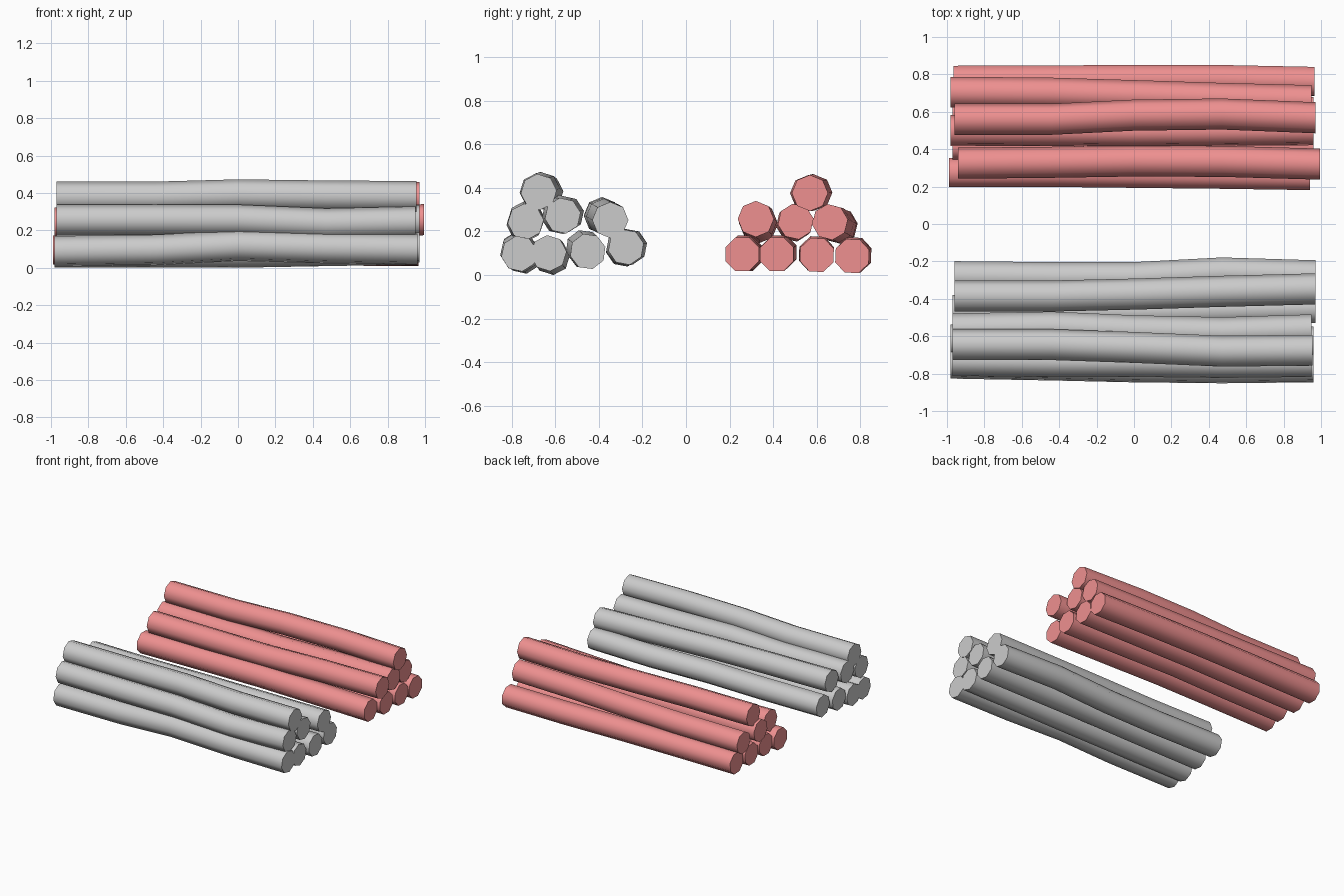
import bpy, bmesh, math

if "Cube" in bpy.data.objects:
    bpy.data.objects.remove(bpy.data.objects["Cube"])

SIDES, R = 8, 0.083
MID = (-0.44, 0.0, 0.47)          # bend stations along each log

pink = bpy.data.materials.new("pink")
pink.diffuse_color = (0.86, 0.28, 0.28, 1)
pink.use_nodes = True
pink.node_tree.nodes["Principled BSDF"].inputs["Base Color"].default_value = pink.diffuse_color


def log(name, x0, x1, ys, zs, turn, mat=None):
    """Gently bent eight-sided log with flat caps; ys/zs are centres at five stations."""
    bm = bmesh.new()
    rings = []
    for x, y, z in zip((x0, *MID, x1), ys, zs):
        ring = []
        for i in range(SIDES):
            a = math.radians(turn) + 2 * math.pi * i / SIDES
            ring.append(bm.verts.new((x, y + R * math.cos(a), z + R * math.sin(a))))
        rings.append(ring)
    for a, b in zip(rings, rings[1:]):
        for i in range(SIDES):
            j = (i + 1) % SIDES
            bm.faces.new((a[i], a[j], b[j], b[i]))
    bm.faces.new(rings[0])
    bm.faces.new(rings[-1])
    bmesh.ops.recalc_face_normals(bm, faces=bm.faces)
    me = bpy.data.meshes.new(name)
    bm.to_mesh(me)
    bm.free()
    ob = bpy.data.objects.new(name, me)
    bpy.context.collection.objects.link(ob)
    if mat:
        me.materials.append(mat)
    bpy.ops.object.select_all(action='DESELECT')
    ob.select_set(True)
    bpy.context.view_layer.objects.active = ob
    bpy.ops.object.shade_smooth_by_angle(angle=math.radians(60))


def path(start, mid, end):
    """Five centre values from start, middle and end."""
    return (start, (2 * start + mid) / 3, mid, (mid + end) / 2, end)


# grey pile: bottom row of four, row of three, one on top
log("grey_log_bottom_1", -0.98, 0.96, (-.745, -.755, -.765, -.77, -.765), (.088, .095, .118, .105, .098), 10)
log("grey_log_bottom_2", -0.98, 0.96, path(-.62, -.615, -.63), path(.085, .083, .10), 5)
log("grey_log_bottom_3", -0.97, 0.97, path(-.46, -.47, -.45), path(.11, .125, .108), 15)
log("grey_log_bottom_4", -0.96, 0.97, (-.28, -.285, -.285, -.26, -.275), (.125, .12, .125, .13, .128), 12)
log("grey_log_middle_1", -0.97, 0.95, (-.73, -.735, -.735, -.74, -.735), (.255, .255, .255, .235, .245), 5)
log("grey_log_middle_2", -0.97, 0.95, (-.56, -.55, -.57, -.58, -.565), (.28, .28, .285, .27, .272), 10)
log("grey_log_middle_3", -0.96, 0.97, (-.385, -.385, -.375, -.36, -.347), (.275, .27, .268, .26, .252), 0)
log("grey_log_top", -0.97, 0.955, (-.645, -.645, -.66, -.68, -.675), (.378, .378, .39, .384, .381), 5)

# pink pile, same stacking
log("pink_log_bottom_1", -0.99, 0.94, (.275, .275, .27, .265, .258), (.095, .10, .105, .10, .095), 22.5, pink)
log("pink_log_bottom_2", -0.97, 0.96, path(.42, .43, .417), path(.10, .105, .095), 22.5, pink)
log("pink_log_bottom_3", -0.97, 0.96, path(.595, .60, .60), path(.095, .10, .092), 20, pink)
log("pink_log_bottom_4", -0.965, 0.965, (.768, .77, .772, .772, .762), (.092, .095, .095, .09, .087), 20, pink)
log("pink_log_middle_1", -0.94, 0.995, (.325, .33, .337, .335, .32), (.24, .235, .23, .245, .257), 0, pink)
log("pink_log_middle_2", -0.98, 0.96, path(.50, .495, .503), path(.24, .235, .245), 10, pink)
log("pink_log_middle_3", -0.98, 0.95, (.705, .70, .687, .672, .66), (.225, .225, .23, .24, .243), 8, pink)
log("pink_log_top", -0.96, 0.97, (.56, .56, .582, .588, .568), (.375, .375, .38, .378, .376), 0, pink)
